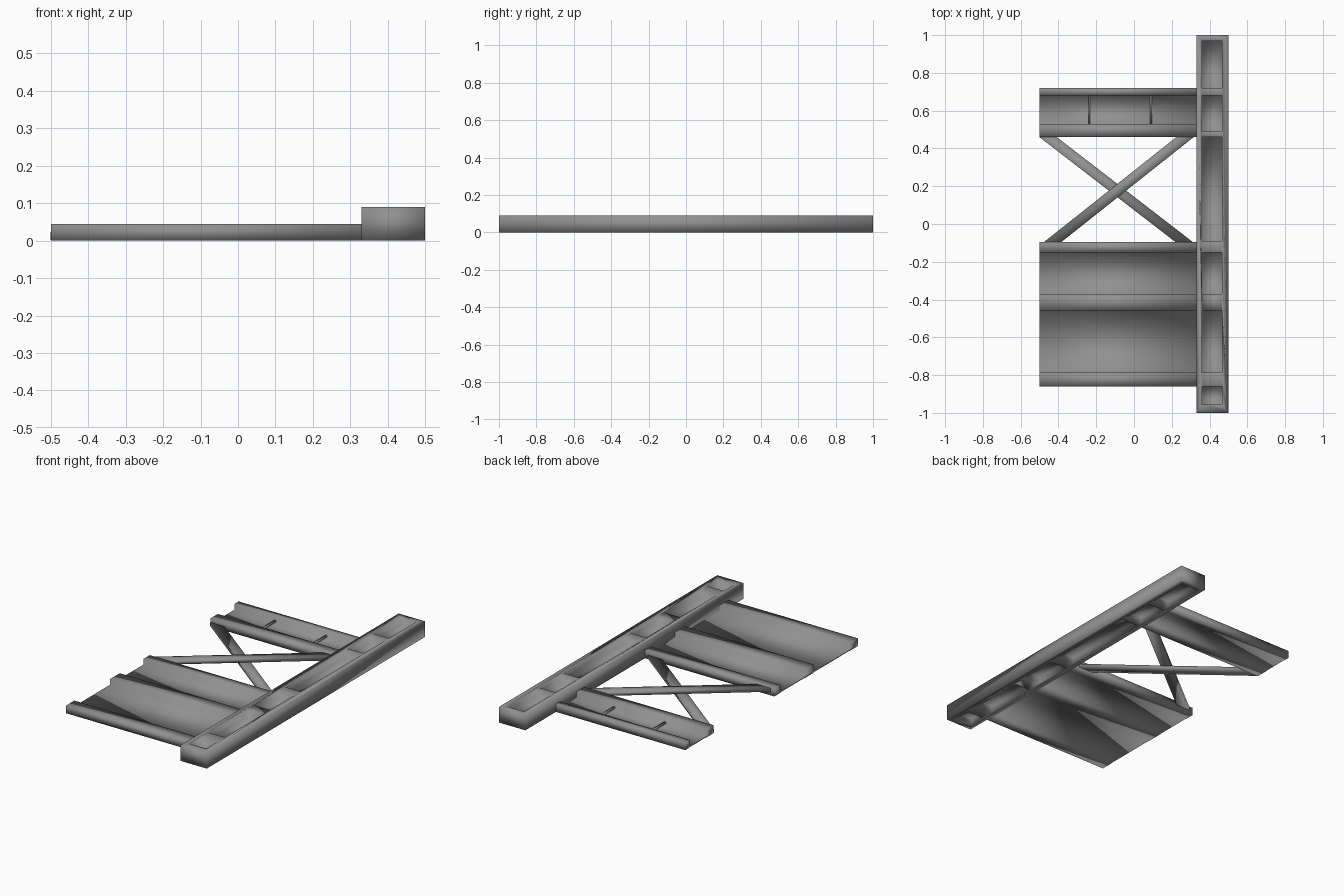
import bpy, bmesh, math
from mathutils import Vector

if "Cube" in bpy.data.objects:
    bpy.data.objects.remove(bpy.data.objects["Cube"])

BEAM_H, RAIL_H = 0.09, 0.045
SHEET_LO, SHEET_HI = 0.002, 0.012

# Dark grey finish shared by all parts
grey = bpy.data.materials.new("dark_grey")
grey.diffuse_color = (0.28, 0.28, 0.28, 1)
grey.use_nodes = True
grey.node_tree.nodes["Principled BSDF"].inputs["Base Color"].default_value = grey.diffuse_color


def finish(name, bm):
    bmesh.ops.recalc_face_normals(bm, faces=bm.faces)
    for f in bm.faces:
        f.smooth = True
    me = bpy.data.meshes.new(name)
    bm.to_mesh(me)
    bm.free()
    me.materials.append(grey)
    ob = bpy.data.objects.new(name, me)
    bpy.context.collection.objects.link(ob)
    return ob


def add_box(bm, x0, x1, y0, y1, z0, z1):
    vs = bmesh.ops.create_cube(bm, size=1)['verts']
    for v in vs:
        v.co = Vector(((x0 + x1) / 2 + v.co.x * (x1 - x0),
                       (y0 + y1) / 2 + v.co.y * (y1 - y0),
                       (z0 + z1) / 2 + v.co.z * (z1 - z0)))


def extrude_outline(name, points, offset):
    bm = bmesh.new()
    face = bm.faces.new([bm.verts.new(p) for p in points])
    new = bmesh.ops.extrude_face_region(bm, geom=[face], use_keep_orig=True)['geom']
    bmesh.ops.translate(bm, vec=offset, verts=[g for g in new if isinstance(g, bmesh.types.BMVert)])
    return finish(name, bm)


# Main beam with pockets above and below a thin web
bm = bmesh.new()
add_box(bm, 0.33, 0.5, -1, 1, 0, BEAM_H)
beam = finish("main_beam", bm)
bm = bmesh.new()
pockets = [(0.72, 0.97), (0.49, 0.68), (-0.09, 0.46), (-0.37, -0.15), (-0.785, -0.46), (-0.955, -0.86)]
for y0, y1 in pockets:
    add_box(bm, 0.36, 0.465, y0, y1, 0.048, BEAM_H + 0.05)
    add_box(bm, 0.36, 0.465, y0, y1, -0.05, 0.038)
cutter = finish("pocket_cutter", bm)
cutter.hide_render = True
mod = beam.modifiers.new("pockets", 'BOOLEAN')
mod.object, mod.operation, mod.solver = cutter, 'DIFFERENCE', 'EXACT'
bpy.context.view_layer.objects.active = beam
bpy.ops.object.modifier_apply(modifier=mod.name)
bpy.data.objects.remove(cutter)


# Decks: rails joined by thin sheets, one cross-section swept along x
def deck(name, rails):
    top, bottom = [], []
    for i, (y0, y1) in enumerate(rails):
        first, last = i == 0, i == len(rails) - 1
        for line, edge, sheet in ((top, RAIL_H, SHEET_HI), (bottom, 0, SHEET_LO)):
            if not first:
                line.append((y0, sheet))
            line += [(y0, edge), (y1, edge)]
            if not last:
                line.append((y1, sheet))
    outline = [(-0.5, y, z) for y, z in top + bottom[::-1]]
    return extrude_outline(name, outline, (0.83, 0, 0))


deck("wide_deck", [(-0.86, -0.785), (-0.46, -0.37), (-0.152, -0.095)])
deck("narrow_deck", [(0.46, 0.53), (0.68, 0.72)])

# Thin ribs across the narrow deck
for i, x in enumerate((-0.237, 0.09)):
    bm = bmesh.new()
    add_box(bm, x - 0.005, x + 0.005, 0.53, 0.68, 0.003, 0.022)
    finish(f"deck_rib_{i + 1}", bm)

# Crossed braces between the decks, one over the other
for name, xa, xb, z0 in (("lower_brace", 0.265, -0.455, 0.002), ("upper_brace", -0.43, 0.27, 0.021)):
    h = 0.046
    pts = [(xa - h, -0.095, z0), (xa + h, -0.095, z0), (xb + h, 0.46, z0), (xb - h, 0.46, z0)]
    extrude_outline(name, pts, (0, 0, 0.021))
